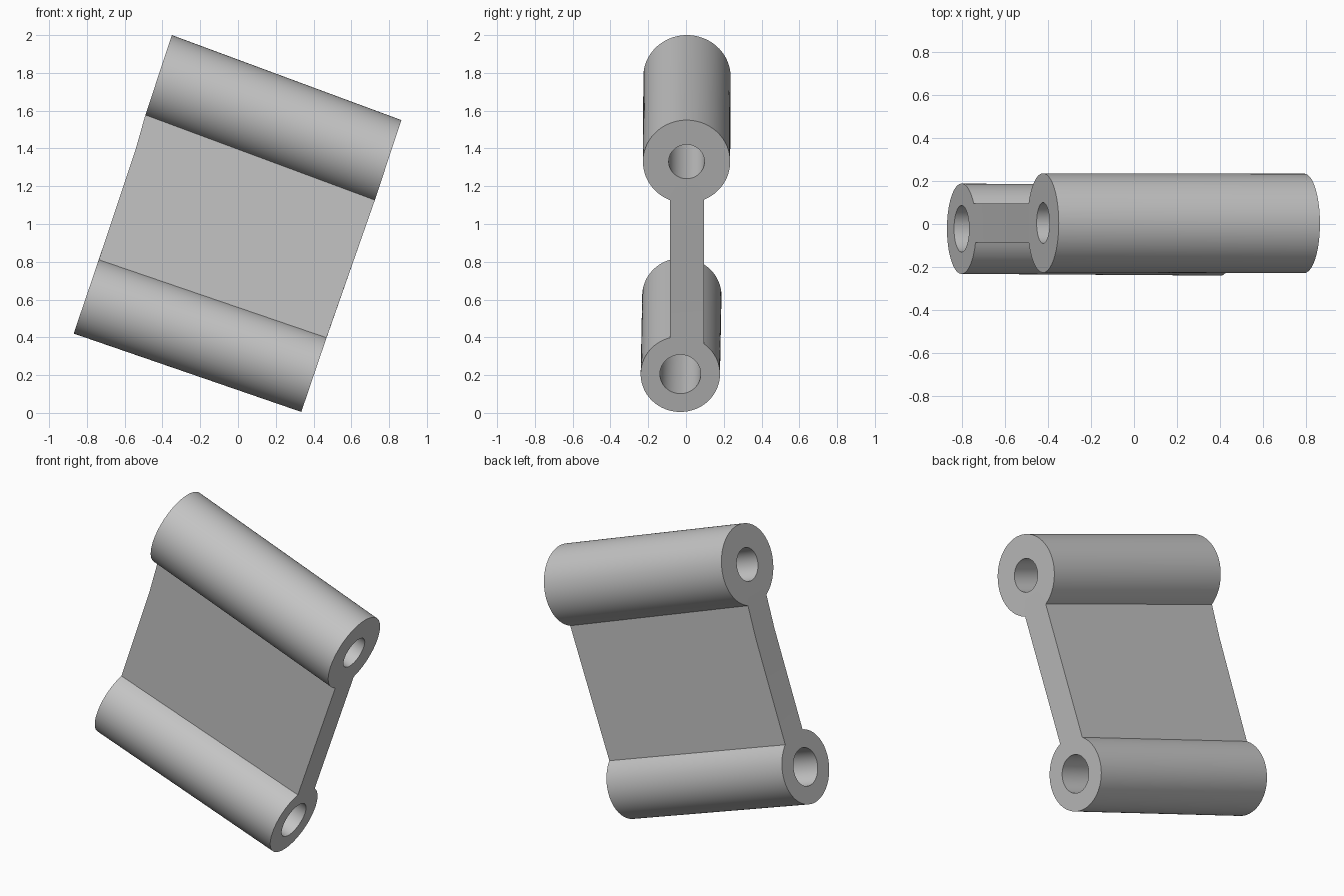
import bpy, bmesh
from math import asin, pi, sin, cos, radians
from mathutils import Vector

if "Cube" in bpy.data.objects:
    bpy.data.objects.remove(bpy.data.objects["Cube"])

FRONT, BACK = -0.085, 0.095      # faces of the web plate
ARC, GAP = 72, 12                # segments around a barrel, and beside the web

# Barrels: centres of the right and left ends, slanted cap axis, radius, bore ratio,
# and the sign of the direction that leads to the web
BARRELS = [
    dict(ends=((-0.423, 0.005, 1.78), (0.792, 0.003, 1.33)),
         up=Vector((0.073, 0, 0.22)), r=0.231, bore=0.41, side=-1),
    dict(ends=((-0.802, -0.022, 0.62), (0.403, -0.03, 0.205)),
         up=Vector((0.068, 0, 0.2)), r=0.21, bore=0.515, side=1),
]
KINKS = ((-0.545, 1.385), (0.645, 0.9))    # slight bend in each web edge

bm = bmesh.new()


def ring(b, end, angles, scale=1):
    c = Vector(b["ends"][end])
    return [bm.verts.new(c + b["up"] * (b["side"] * cos(t) * scale)
                         + Vector((0, b["r"] * sin(t) * scale, 0))) for t in angles]


def spread(a, b, n):
    return [a + (b - a) * i / n for i in range(n + 1)]


def build_end(end):
    """Cap of one end: two bored rings joined by the web edge."""
    outers, bores = [], []
    for b in BARRELS:
        y = b["ends"][end][1]
        t0 = asin((BACK - y) / b["r"])
        t1 = 2 * pi + asin((FRONT - y) / b["r"])
        arc = spread(t0, t1, ARC)
        outer = ring(b, end, arc)
        bore = ring(b, end, arc + spread(t1, t0 + 2 * pi, GAP)[1:-1], b["bore"])
        for i in range(ARC):
            bm.faces.new((outer[i], outer[i + 1], bore[i + 1], bore[i]))
        bm.faces.new([outer[0], outer[-1]] + bore[ARC:] + [bore[0]])
        outers.append(outer)
        bores.append(bore)
    x, z = KINKS[end]
    back, front = (bm.verts.new((x, y, z)) for y in (BACK, FRONT))
    for o in outers:
        bm.faces.new((o[0], o[-1], front, back))
    outline = outers[0] + [front] + outers[1][::-1] + [back]
    return [outline] + bores


# Join the two ends along the barrels, the bores and the web
for a, b in zip(build_end(0), build_end(1)):
    for i in range(len(a)):
        j = (i + 1) % len(a)
        bm.faces.new((a[i], a[j], b[j], b[i]))
bmesh.ops.recalc_face_normals(bm, faces=bm.faces)

mesh = bpy.data.meshes.new("link_plate")
bm.to_mesh(mesh)
bm.free()
link = bpy.data.objects.new("link_plate", mesh)
bpy.context.collection.objects.link(link)

# Plain grey finish
grey = bpy.data.materials.new("light_grey")
grey.use_nodes = True
colour = (0.55, 0.55, 0.55, 1)
grey.diffuse_color = colour
grey.node_tree.nodes["Principled BSDF"].inputs["Base Color"].default_value = colour
mesh.materials.append(grey)

bpy.ops.object.select_all(action="DESELECT")
link.select_set(True)
bpy.context.view_layer.objects.active = link
bpy.ops.object.shade_smooth_by_angle(angle=radians(25))
